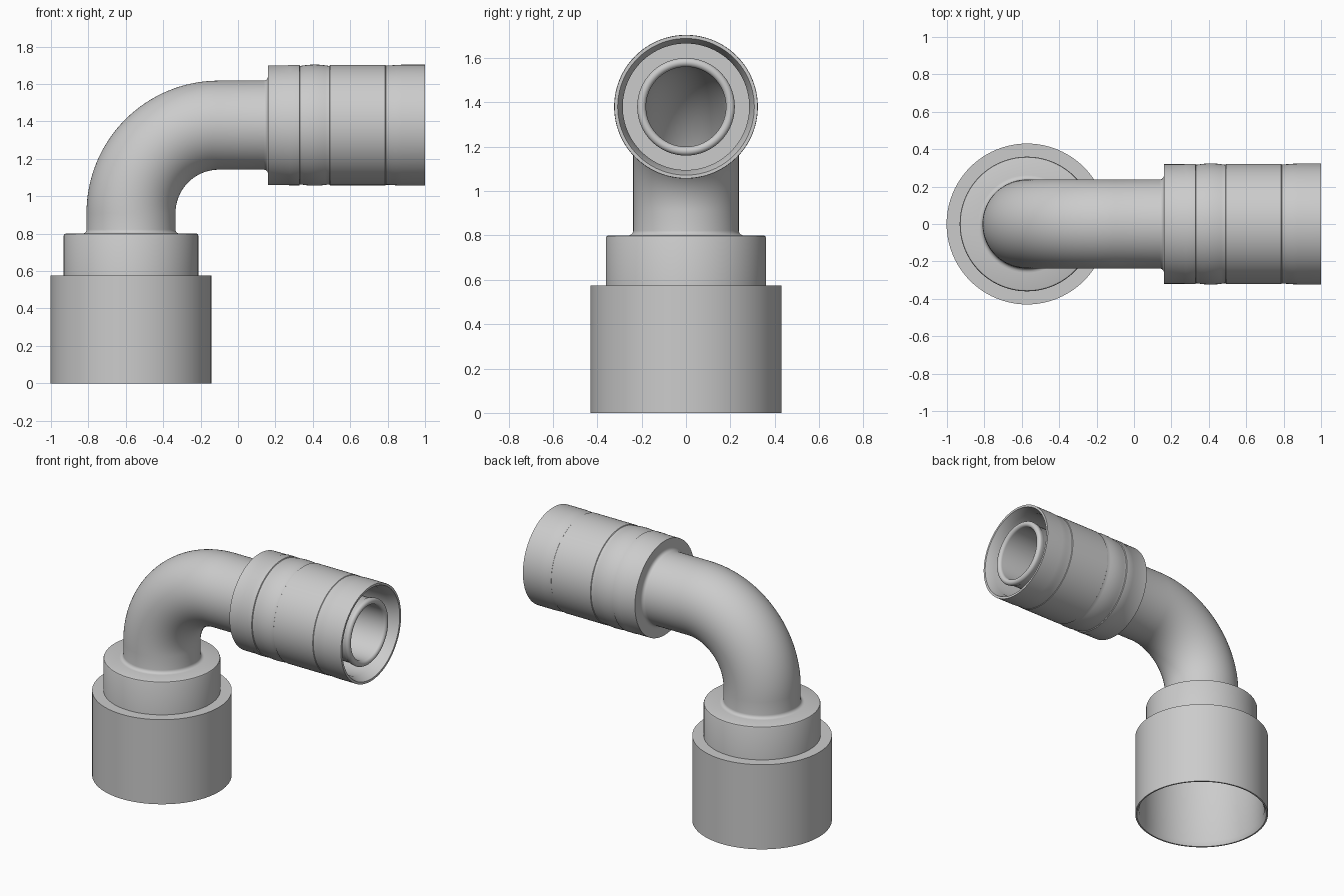
import bpy
import bmesh
from math import sin, cos, pi, radians
from mathutils import Vector

cube = bpy.data.objects.get("Cube")
if cube:
    bpy.data.objects.remove(cube, do_unlink=True)

SIDES = 96
BASE_X, AXIS_Z = -0.572, 1.38     # vertical and horizontal centre lines
BEND = 0.47                       # bend radius of the elbow
PIPE, BORE = 0.238, 0.18

grey = bpy.data.materials.new("grey metal")
grey.use_nodes = True
grey.diffuse_color = (0.6, 0.6, 0.6, 1)
grey.node_tree.nodes["Principled BSDF"].inputs["Base Color"].default_value = (0.6, 0.6, 0.6, 1)


def ring_body(name, stations):
    """Skin a closed chain of rings, each given as (centre, tilt, radius)."""
    bm = bmesh.new()
    rings = []
    for centre, tilt, radius in stations:
        side = Vector((cos(tilt), 0, -sin(tilt)))
        rings.append([bm.verts.new(Vector(centre) + radius * (
            cos(2 * pi * i / SIDES) * side + sin(2 * pi * i / SIDES) * Vector((0, 1, 0))))
            for i in range(SIDES)])
    for k, ring in enumerate(rings):
        nxt = rings[(k + 1) % len(rings)]
        for i in range(SIDES):
            j = (i + 1) % SIDES
            bm.faces.new((ring[i], ring[j], nxt[j], nxt[i]))
    bmesh.ops.recalc_face_normals(bm, faces=bm.faces)
    mesh = bpy.data.meshes.new(name)
    bm.to_mesh(mesh)
    bm.free()
    mesh.materials.append(grey)
    obj = bpy.data.objects.new(name, mesh)
    bpy.context.collection.objects.link(obj)
    bpy.ops.object.select_all(action='DESELECT')
    obj.select_set(True)
    bpy.context.view_layer.objects.active = obj
    bpy.ops.object.shade_smooth_by_angle(angle=radians(30))
    return obj


def upright(profile):
    return [((BASE_X, 0, z), 0, r) for r, z in profile]


def sideways(profile):
    return [((x, 0, AXIS_Z), pi / 2, r) for r, x in profile]


def fillet(size, steps=5):
    """Concave flare as (extra radius, distance from the shoulder)."""
    return [(size * (1 - sin(t)), size * (1 - cos(t)))
            for t in (pi / 2 * k / steps for k in range(steps + 1))]


# Swivel nut, open underneath with a thin rim
ring_body("swivel_nut", upright([
    (0.43, 0), (0.43, 0.575), (0.3, 0.575), (0.3, 0.54), (0.405, 0.54), (0.405, 0.03), (0.42, 0)]))

# Shoulder collar above the nut
ring_body("nut_collar", upright([
    (0.36, 0.5), (0.36, 0.79), (0.357, 0.797), (0.35, 0.8), (BORE, 0.8), (BORE, 0.5)]))

# Hollow elbow pipe, flared where it meets the collar and the sleeve
bend_x, bend_z = BASE_X + BEND, AXIS_Z - BEND
arc = [((bend_x - BEND * cos(t), 0, bend_z + BEND * sin(t)), t)
       for t in (pi / 2 * k / 32 for k in range(33))]
flare = fillet(0.022)
outside = upright([(PIPE + e, 0.8 + d) for e, d in flare])
outside += [(c, t, PIPE) for c, t in arc]
outside += sideways([(PIPE + e, 0.16 - d) for e, d in reversed(flare)])
inside = sideways([(BORE, 0.16)]) + [(c, t, BORE) for c, t in reversed(arc)] + upright([(BORE, 0.8)])
ring_body("elbow_pipe", outside + inside)

# Crimped sleeve with shallow grooves, a soft bulge and a waist near the mouth
bulge = [(0.317 + 0.007 * sin(pi * k / 8), 0.335 + 0.15 * k / 8) for k in range(9)]
waist = [(0.319 + 0.004 * (1 - cos(pi * k / 6)) / 2, 0.795 + 0.08 * k / 6) for k in range(7)]
ring_body("crimp_sleeve", sideways(
    [(BORE, 0.16), (0.32, 0.16), (0.32, 0.27), (0.322, 0.275), (0.322, 0.328), (0.317, 0.331)]
    + bulge + [(0.318, 0.49), (0.322, 0.493), (0.322, 0.787), (0.319, 0.79)]
    + waist + [(0.323, 1.0), (0.308, 1.0), (0.285, 0.94), (0.285, 0.5), (BORE, 0.5)]))

# Inner nipple with a rounded lip
lip = [(0.2 + 0.02 * cos(t), 0.965 + 0.02 * sin(t)) for t in (pi * k / 10 for k in range(11))]
ring_body("hose_nipple", sideways(
    [(0.21, 0.45), (0.21, 0.93), (0.217, 0.945)] + lip + [(BORE, 0.45)]))
